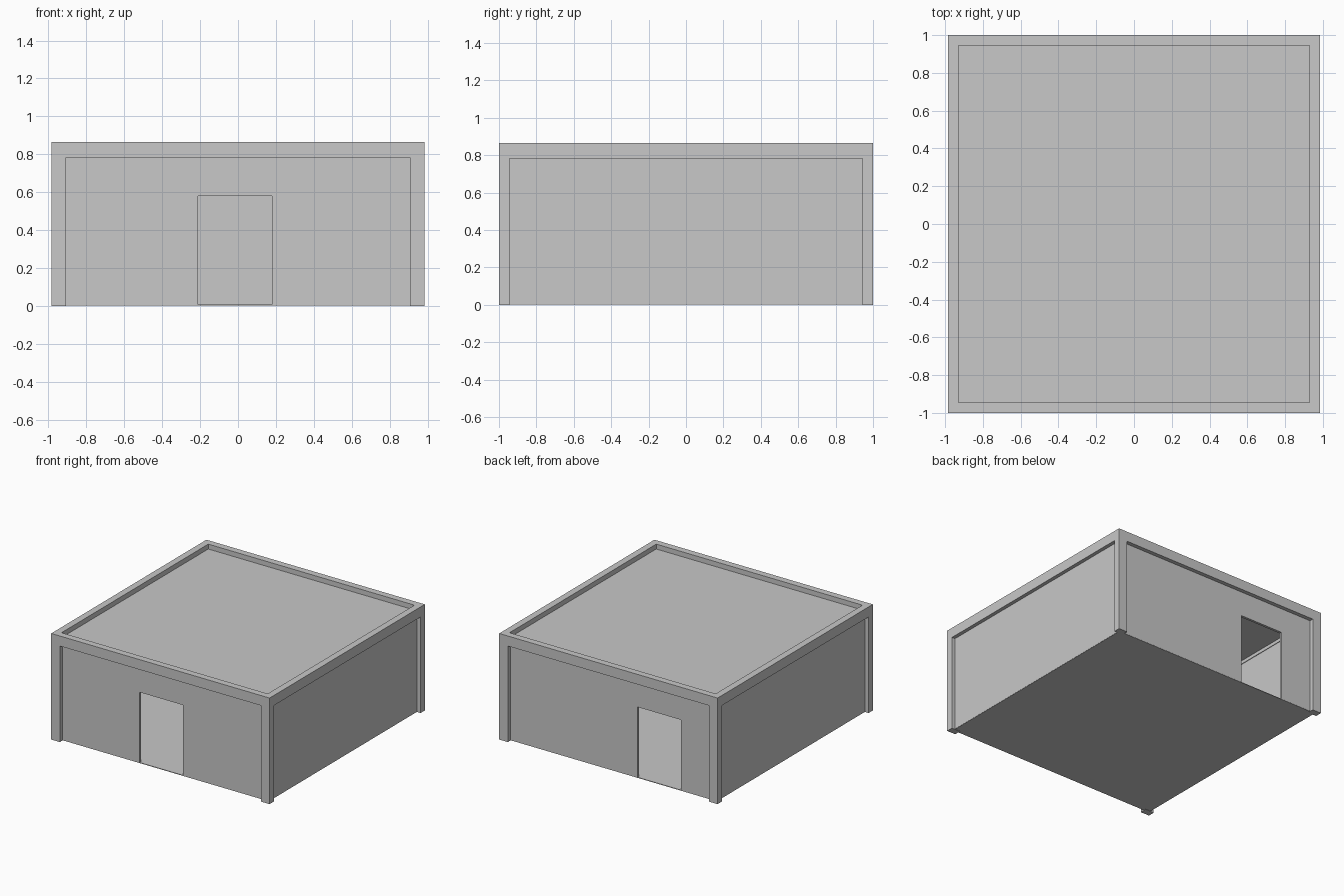
import bpy
import bmesh
from mathutils import Vector

cube = bpy.data.objects.get("Cube")
if cube:
    bpy.data.objects.remove(cube, do_unlink=True)

# Single plain grey
grey = bpy.data.materials.new("concrete_grey")
grey.use_nodes = True
colour = (0.58, 0.58, 0.58, 1)
grey.diffuse_color = colour
grey.node_tree.nodes["Principled BSDF"].inputs["Base Color"].default_value = colour

# Overall sizes
HX, HY, TOP = 0.985, 1.0, 0.865      # outer half sizes and height
BEAM_Z, BEAM_T = 0.783, 0.055        # underside and thickness of the ring beam
PIER_X, PIER_Y = 0.078, 0.055        # corner pier section
WALL_X, WALL_Y, WALL_T = 0.955, 0.967, 0.02
BASE, DOOR_H = 0.004, 0.58


def finish(name, bm):
    bmesh.ops.recalc_face_normals(bm, faces=bm.faces)
    mesh = bpy.data.meshes.new(name)
    bm.to_mesh(mesh)
    bm.free()
    mesh.materials.append(grey)
    obj = bpy.data.objects.new(name, mesh)
    bpy.context.collection.objects.link(obj)
    return obj


def prism(name, points, offset):
    """Extrude a flat outline along an offset."""
    bm = bmesh.new()
    face = bm.faces.new([bm.verts.new(p) for p in points])
    out = bmesh.ops.extrude_face_region(bm, geom=[face])
    moved = [v for v in out["geom"] if isinstance(v, bmesh.types.BMVert)]
    bmesh.ops.translate(bm, vec=Vector(offset), verts=moved)
    return finish(name, bm)


def box(name, x0, x1, y0, y1, z0, z1):
    outline = [(x0, y0, z0), (x1, y0, z0), (x1, y1, z0), (x0, y1, z0)]
    return prism(name, outline, (0, 0, z1 - z0))


def ring(name, hx, hy, t, z0, z1):
    """Hollow rectangular frame."""
    signs = [(-1, -1), (1, -1), (1, 1), (-1, 1)]
    bm = bmesh.new()
    section = [(0, z0), (0, z1), (t, z1), (t, z0)]
    loops = [[bm.verts.new((sx * (hx - i), sy * (hy - i), z)) for sx, sy in signs]
             for i, z in section]
    for a in range(4):
        la, lb = loops[a], loops[(a + 1) % 4]
        for i in range(4):
            j = (i + 1) % 4
            bm.faces.new((la[i], la[j], lb[j], lb[i]))
    return finish(name, bm)


# Ring beam with parapet
ring("ring_beam", HX, HY, BEAM_T, BEAM_Z, TOP)

# Corner piers
for sx, side in ((-1, "right"), (1, "left")):
    for sy, end in ((-1, "front"), (1, "back")):
        xs = sorted((sx * HX, sx * (HX - PIER_X)))
        ys = sorted((sy * HY, sy * (HY - PIER_Y)))
        box(f"{end}_{side}_pier", *xs, *ys, 0, BEAM_Z)

# Plain side walls
for sx, side in ((-1, "right"), (1, "left")):
    xs = sorted((sx * WALL_X, sx * (WALL_X - WALL_T)))
    box(f"{side}_wall", *xs, -WALL_Y + WALL_T, WALL_Y - WALL_T, BASE, BEAM_Z)

# End walls, each with a doorway notch
for sy, end, d0, d1 in ((-1, "front", -0.21, 0.18), (1, "back", -0.63, -0.24)):
    outline = [(-WALL_X, BASE), (d0, BASE), (d0, DOOR_H), (d1, DOOR_H),
               (d1, BASE), (WALL_X, BASE), (WALL_X, BEAM_Z), (-WALL_X, BEAM_Z)]
    prism(f"{end}_wall", [(x, sy * WALL_Y, z) for x, z in outline],
          (0, -sy * WALL_T, 0))

# Floor and roof slabs
box("floor", -WALL_X + 0.001, WALL_X - 0.001, -WALL_Y + 0.001, WALL_Y - 0.001, 0.002, 0.007)
box("roof", -HX + BEAM_T, HX - BEAM_T, -HY + BEAM_T, HY - BEAM_T, 0.81, 0.825)
